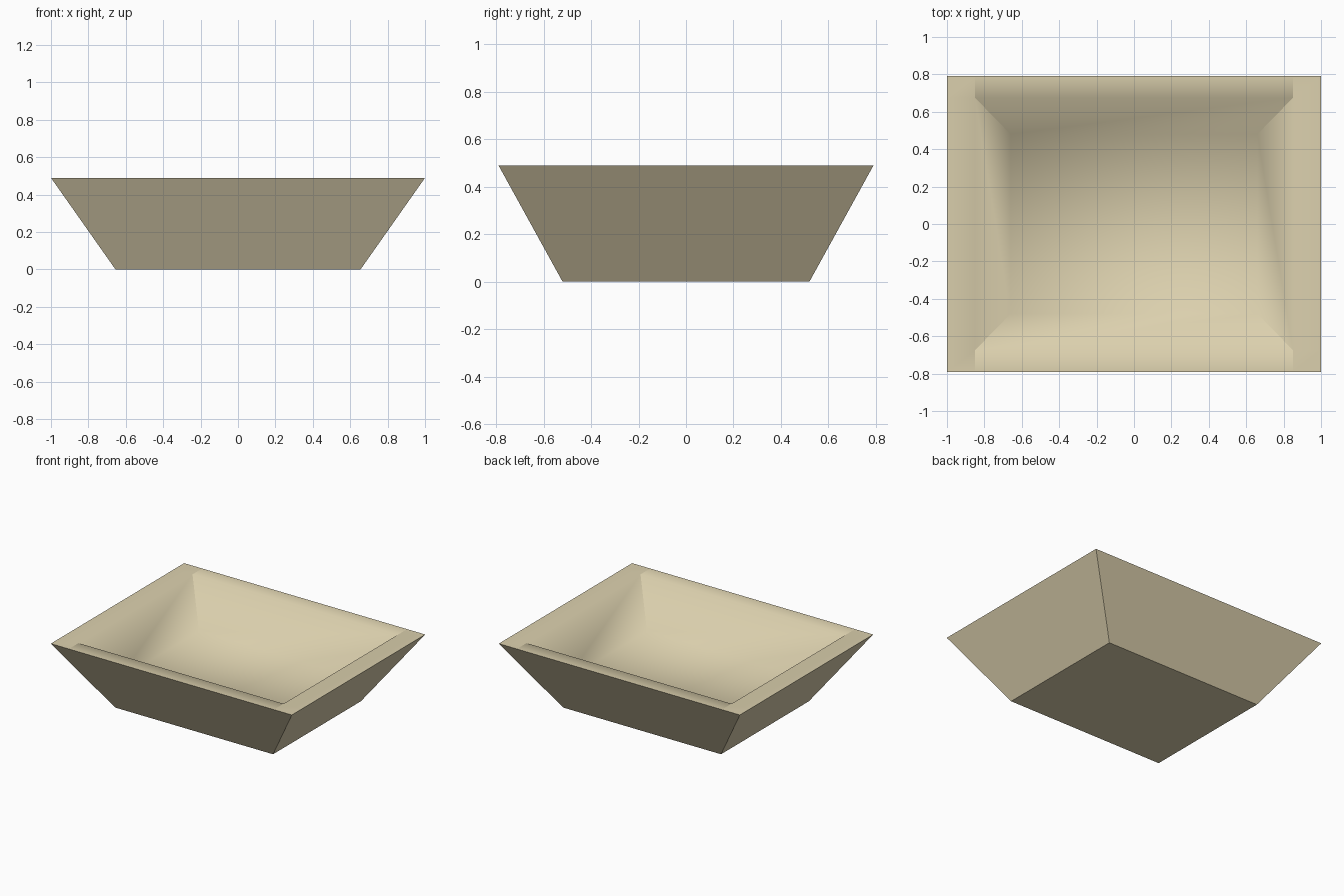
import bpy
import bmesh

cube = bpy.data.objects.get("Cube")
if cube:
    bpy.data.objects.remove(cube, do_unlink=True)

HEIGHT, FLOOR = 0.49, 0.19
OUTER, INNER = (1.0, 0.79), (0.85, 0.675)
BASE, WELL = (0.655, 0.52), (0.66, 0.48)

cream = bpy.data.materials.new("cream")
cream.use_nodes = True
cream.diffuse_color = (0.71, 0.63, 0.42, 1)
cream.node_tree.nodes["Principled BSDF"].inputs["Base Color"].default_value = cream.diffuse_color

bm = bmesh.new()


def ring(half, z):
    """Four corners of a rectangle, counter-clockwise from the front left of the plan."""
    return [bm.verts.new((sx * half[0], sy * half[1], z))
            for sx, sy in ((-1, -1), (1, -1), (1, 1), (-1, 1))]


# Rim: a grid with square corners around the opening
xs = (-OUTER[0], -INNER[0], INNER[0], OUTER[0])
ys = (-OUTER[1], -INNER[1], INNER[1], OUTER[1])
grid = [[bm.verts.new((x, y, HEIGHT)) for x in xs] for y in ys]
smooth_faces = []
for j in range(3):
    for i in range(3):
        if (i, j) != (1, 1):
            smooth_faces.append(bm.faces.new(
                (grid[j][i], grid[j][i + 1], grid[j + 1][i + 1], grid[j + 1][i])))

# Sunken well: sloping walls and floor
lip = [grid[1][1], grid[1][2], grid[2][2], grid[2][1]]
well = ring(WELL, FLOOR)
for k in range(4):
    n = (k + 1) % 4
    smooth_faces.append(bm.faces.new((lip[k], lip[n], well[n], well[k])))
smooth_faces.append(bm.faces.new(well))

# Outer shell: flared sides and flat underside
base = ring(BASE, 0)
sides = [grid[0], [row[3] for row in grid], grid[3][::-1], [row[0] for row in grid][::-1]]
for k, top in enumerate(sides):
    bm.faces.new([base[k], base[(k + 1) % 4]] + list(top)[::-1])
bm.faces.new(base[::-1])

# Soft shading on the top, crisp outer edges, wall corners and rim seams
for f in smooth_faces:
    f.smooth = True
for e in bm.edges:
    if not all(f.smooth for f in e.link_faces):
        e.smooth = False
for k in range(4):
    bm.edges.get((lip[k], well[k])).smooth = False
for i in (1, 2):
    for j in (0, 2):
        bm.edges.get((grid[j][i], grid[j + 1][i])).smooth = False

bmesh.ops.recalc_face_normals(bm, faces=bm.faces[:])
mesh = bpy.data.meshes.new("tray")
bm.to_mesh(mesh)
bm.free()
mesh.materials.append(cream)
bpy.context.collection.objects.link(bpy.data.objects.new("tray", mesh))
